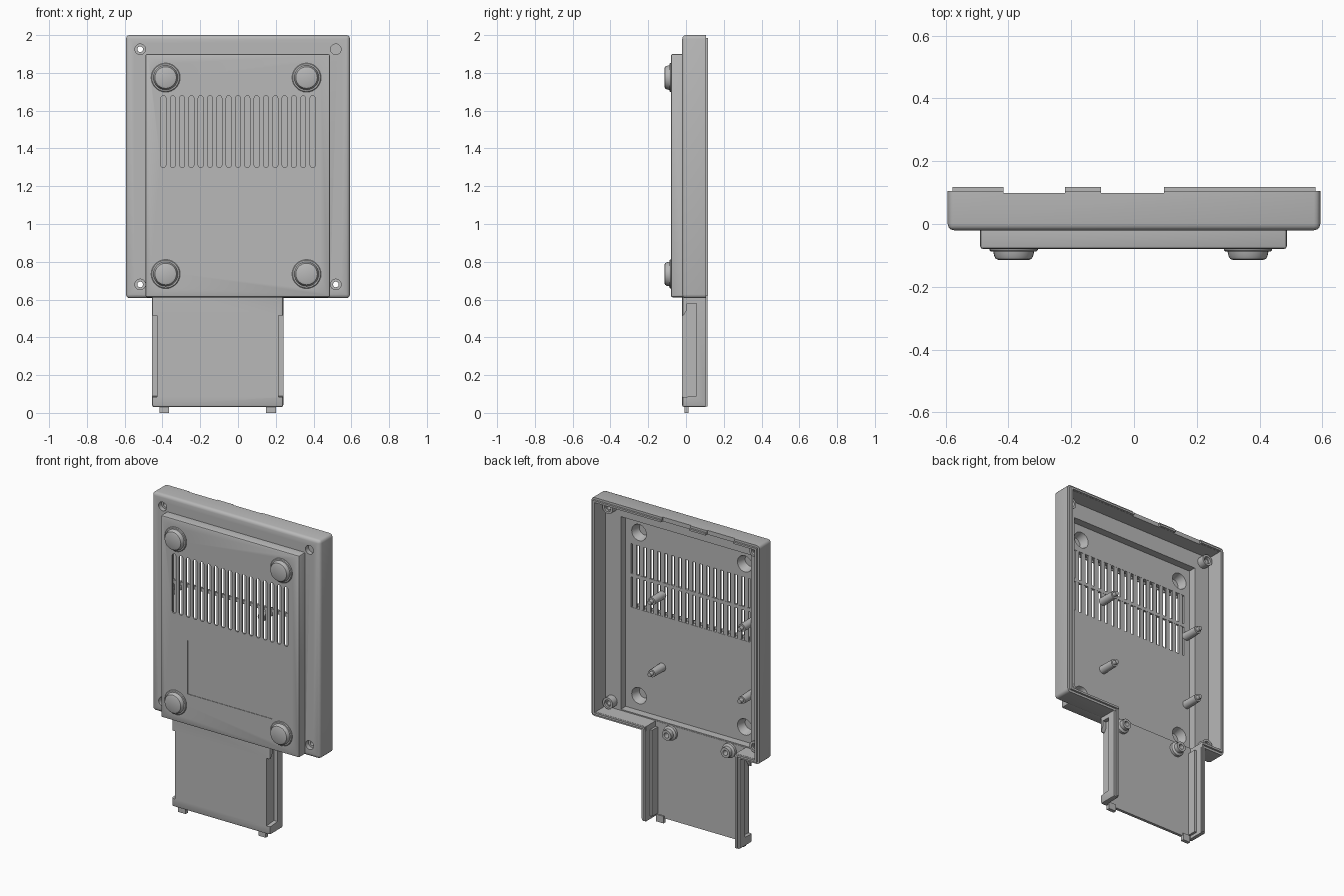
import bpy, bmesh, math
from mathutils import Vector, Matrix

if "Cube" in bpy.data.objects:
    bpy.data.objects.remove(bpy.data.objects["Cube"])

grey = bpy.data.materials.new("plain grey plastic")
grey.use_nodes = True
grey.diffuse_color = (0.48, 0.48, 0.48, 1)
grey.node_tree.nodes["Principled BSDF"].inputs["Base Color"].default_value = (0.48, 0.48, 0.48, 1)


def finish(bm, name):
    bmesh.ops.recalc_face_normals(bm, faces=bm.faces)
    me = bpy.data.meshes.new(name)
    bm.to_mesh(me)
    bm.free()
    me.materials.append(grey)
    ob = bpy.data.objects.new(name, me)
    bpy.context.scene.collection.objects.link(ob)
    return ob


def add_box(bm, x, y, z):
    size = Vector((x[1] - x[0], y[1] - y[0], z[1] - z[0]))
    mid = Vector((sum(x), sum(y), sum(z))) / 2
    return bmesh.ops.create_cube(bm, size=1, matrix=Matrix.Translation(mid) @ Matrix.Diagonal(size).to_4x4())["verts"]


def box(name, x, y, z, round_=0.0, segments=3):
    """Box whose edges are rounded, except those around its back face."""
    bm = bmesh.new()
    add_box(bm, x, y, z)
    if round_:
        edges = [e for e in bm.edges if min(v.co.y for v in e.verts) < y[1] - 1e-4]
        bmesh.ops.bevel(bm, geom=edges, offset=round_, segments=segments, profile=0.5, affect='EDGES')
    return finish(bm, name)


def boxes(name, specs):
    bm = bmesh.new()
    for s in specs:
        add_box(bm, *s)
    return finish(bm, name)


def lathe(name, x, z, profile, steps=28):
    """Turn (radius, y) points around a front-to-back axis."""
    bm = bmesh.new()
    verts = [bm.verts.new((x + r, y, z)) for r, y in profile]
    edges = [bm.edges.new(p) for p in zip(verts, verts[1:])]
    bmesh.ops.spin(bm, geom=verts + edges, cent=(x, 0, z), axis=(0, 1, 0),
                   angle=2 * math.pi, steps=steps)
    bmesh.ops.remove_doubles(bm, verts=bm.verts, dist=1e-5)
    return finish(bm, name)


def rod(name, x, z, r, y0, y1):
    return lathe(name, x, z, [(0, y0), (r, y0), (r, y1), (0, y1)])


def prism(name, x0, x1, outline):
    """Extrude a (y, z) outline along x."""
    bm = bmesh.new()
    face = bm.faces.new([bm.verts.new((x0, y, z)) for y, z in outline])
    ext = bmesh.ops.extrude_face_region(bm, geom=[face])["geom"]
    bmesh.ops.translate(bm, verts=[v for v in ext if isinstance(v, bmesh.types.BMVert)],
                        vec=(x1 - x0, 0, 0))
    return finish(bm, name)


def combine(target, other, op):
    other.hide_render = True
    mod = target.modifiers.new("bool", 'BOOLEAN')
    mod.operation, mod.solver, mod.object = op, 'EXACT', other
    bpy.context.view_layer.objects.active = target
    bpy.ops.object.modifier_apply(modifier=mod.name)
    bpy.data.objects.remove(other)


def add(other):
    combine(body, other, 'UNION')


def cut(other):
    combine(body, other, 'DIFFERENCE')


corners = [(x, z) for x in (-0.518, 0.518) for z in (0.68, 1.925)]
feet = [(x, z) for x in (-0.383, 0.363) for z in (0.735, 1.775)]

# Outer tray, raised panel and tongue
body = box("housing", (-0.593, 0.593), (-0.02, 0.105), (0.607, 2.0), 0.02)
add(box("panel", (-0.49, 0.487), (-0.08, 0.03), (0.612, 1.9), 0.01, 2))
add(box("tongue", (-0.455, 0.24), (-0.0205, 0.104), (0.03, 0.66), 0.012, 2))

# Foot pads with their collars
for x, z in feet:
    add(lathe("foot", x, z, [(0, -0.07), (0.077, -0.07), (0.077, -0.083), (0.073, -0.087),
                             (0.065, -0.088), (0.062, -0.102), (0.057, -0.111),
                             (0.047, -0.115), (0, -0.115)]))

# Hollow interior, open to the back and to the end of the tongue
cut(box("tray_cavity", (-0.565, 0.565), (0.004, 0.3), (0.635, 1.973)))
cut(box("panel_cavity", (-0.46, 0.457), (-0.045, 0.2), (0.642, 1.87)))
cut(box("tongue_cavity", (-0.425, 0.21), (0.006, 0.31), (-0.1, 0.75)))
for x, z in feet:
    cut(lathe("foot_dimple", x, z, [(0, -0.1), (0.036, -0.1), (0.056, -0.03), (0, -0.03)]))

# Thickened lower tongue walls with stepped recesses outside
recess = [(-0.05, 0.08), (0.055, 0.09), (0.055, 0.58), (0.004, 0.58), (0.004, 0.545), (-0.013, 0.515), (-0.05, 0.515)]
for wall, x0, x1 in (((-0.44, -0.41), -0.5, -0.43), ((0.195, 0.225), 0.215, 0.3)):
    add(box("tongue_rib", wall, (-0.005, 0.062), (0.05, 0.6)))
    cut(prism("side_recess", x0, x1, recess))

# Vent slots in a thinned area
slots = [-0.395 + i * 0.79 / 16 for i in range(17)]
cut(box("vent_pocket", (-0.42, 0.42), (-0.072, 0.05), (1.285, 1.69)))
bm = bmesh.new()
for x in slots:
    add_box(bm, (x - 0.013, x + 0.013), (-0.1, -0.065), (1.3, 1.678))
side_edges = [e for e in bm.edges if abs(e.verts[0].co.y - e.verts[1].co.y) > 0.01]
bmesh.ops.bevel(bm, geom=side_edges, offset=0.011, segments=3, profile=0.5, affect='EDGES')
cut(finish(bm, "vent_slots"))

# Shallow label recess
cut(box("label_recess", (-0.3, 0.3), (-0.1, -0.077), (0.81, 1.15)))

# Corner screw bosses with counterbores
for x, z in corners:
    add(rod("screw_boss", x, z, 0.036, -0.01, 0.05))
    cut(rod("counterbore", x, z, 0.028, -0.1, 0.01))
    cut(rod("screw_hole", x, z, 0.015, -0.1, 0.1))
    cut(rod("boss_mouth", x, z, 0.022, 0.035, 0.1))

# Connector openings in the top wall
for x in ((-0.415, -0.22), (-0.105, 0.095)):
    cut(box("top_notch", x, (0.098, 0.2), (1.95, 2.1)))

# Louvre bars behind the slots, and the crossbar holding them
boxes("vent_louvres", [((x - 0.014, x + 0.014), (-0.057, -0.046), (1.28, 1.695)) for x in slots]
      + [((-0.425, 0.425), (-0.06, -0.045), (1.478, 1.5))])

# Locating lip round the back rim
lip_y = (0.095, 0.1175)
lip = [((s - 0.007, s + 0.007), lip_y, (0.622, 1.985)) for s in (-0.571, 0.571)]
lip += [(x, lip_y, (1.974, 1.986)) for x in ((-0.575, -0.415), (-0.22, -0.105), (0.095, 0.575))]
lip += [(x, lip_y, (0.621, 0.634)) for x in ((-0.575, -0.426), (0.211, 0.575))]
lip += [(x, (0.095, 0.113), (0.035, 0.63)) for x in ((-0.439, -0.426), (0.211, 0.224))]
boxes("rim_lip", lip)

# Short bosses where the tongue meets the tray
for x in (-0.315, 0.1):
    lathe("tongue_boss", x, 0.59, [(0, 0.0), (0.045, 0.0), (0.045, 0.022), (0.032, 0.03),
                                   (0.032, 0.055), (0.016, 0.055), (0.016, 0.02), (0, 0.02)])

# Board support posts with stepped pins
for x in (-0.435, 0.2):
    for z in (0.96, 1.42):
        lathe("board_post", x, z, [(0, -0.05), (0.026, -0.05), (0.024, 0.06),
                                   (0.014, 0.06), (0.013, 0.085), (0, 0.085)], 16)

# Catch tabs on the end of the tongue
for x in (-0.39, 0.175):
    box("catch_tab", (x - 0.026, x + 0.026), (-0.008, 0.014), (0, 0.045))

# Smooth the rounded surfaces, keep the edges crisp
bpy.ops.object.select_all(action='DESELECT')
for ob in bpy.context.scene.objects:
    if ob.type == 'MESH' and ob.data.materials and ob.data.materials[0] == grey:
        ob.select_set(True)
        bpy.context.view_layer.objects.active = ob
bpy.ops.object.shade_smooth_by_angle(angle=math.radians(35))
